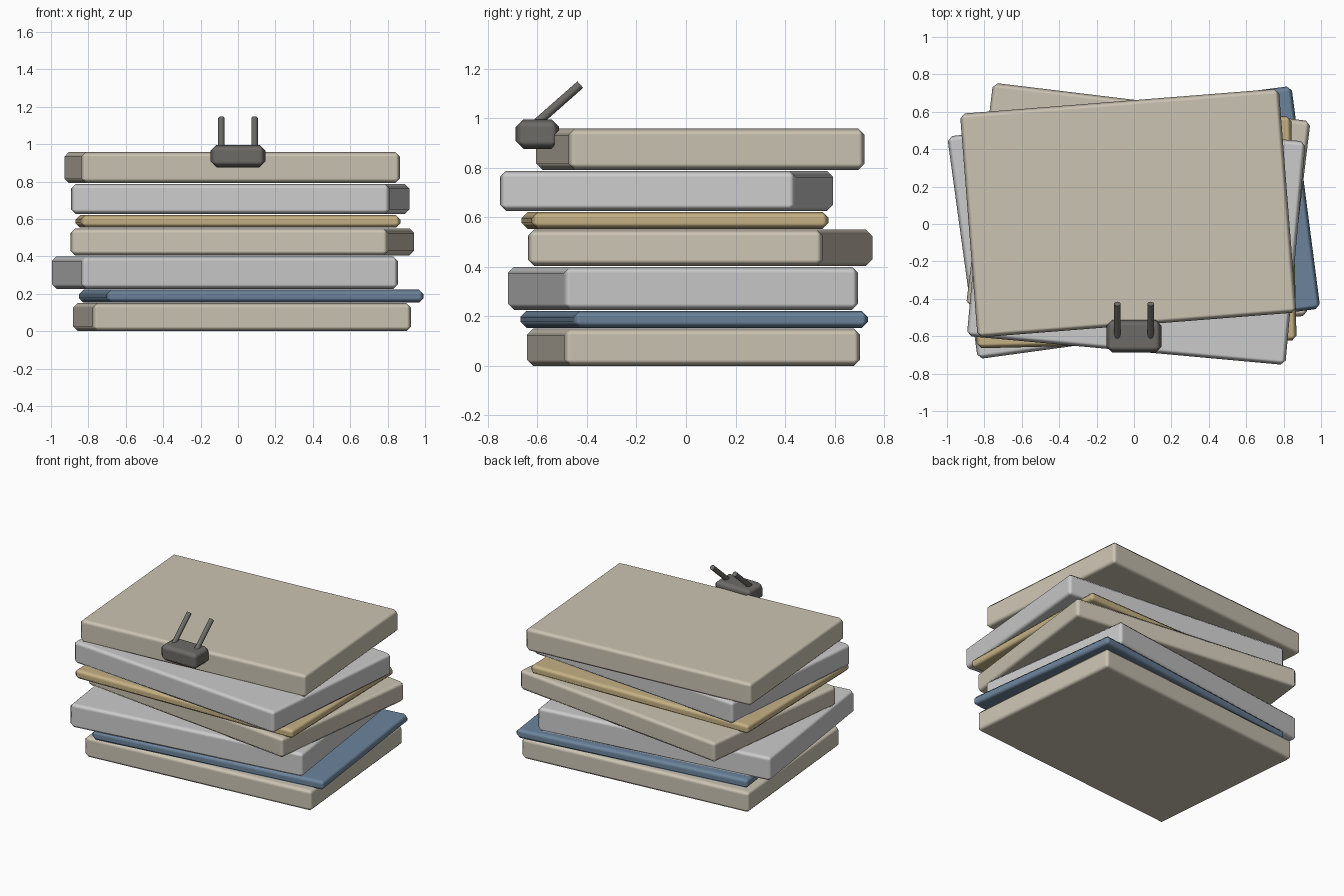
import bpy
from math import radians
from mathutils import Vector

if "Cube" in bpy.data.objects:
    bpy.data.objects.remove(bpy.data.objects["Cube"])


def material(name, rgb):
    m = bpy.data.materials.new(name)
    m.diffuse_color = (*rgb, 1)
    m.use_nodes = True
    m.node_tree.nodes["Principled BSDF"].inputs["Base Color"].default_value = m.diffuse_color
    return m


CREAM = material("cream", (0.60, 0.55, 0.45))
PALE = material("pale_grey", (0.58, 0.57, 0.56))
BLUE = material("blue", (0.15, 0.23, 0.33))
TAN = material("tan", (0.56, 0.44, 0.23))
DARK = material("dark_grey", (0.15, 0.145, 0.135))


def chamfered_box(name, size, center, angle, bevel, mat):
    bpy.ops.mesh.primitive_cube_add(size=1, location=center)
    ob = bpy.context.object
    ob.name = name
    ob.scale = size
    bpy.ops.object.transform_apply(location=False, rotation=False, scale=True)
    ob.rotation_euler.z = radians(angle)
    bpy.ops.object.shade_smooth()
    mod = ob.modifiers.new("chamfer", 'BEVEL')
    mod.width = bevel
    mod.segments = 1
    mod.harden_normals = True
    ob.data.materials.append(mat)
    return ob


def rod(name, start, end, radius, mat):
    a, b = Vector(start), Vector(end)
    bpy.ops.mesh.primitive_cylinder_add(vertices=10, radius=radius,
                                        depth=(b - a).length, location=(a + b) / 2)
    ob = bpy.context.object
    ob.name = name
    ob.rotation_euler = (b - a).to_track_quat('Z', 'Y').to_euler()
    bpy.ops.object.shade_smooth_by_angle(angle=radians(40))
    ob.data.materials.append(mat)


# Stack of paper bundles and folders: name, x, y, bottom, top, turn, colour
WIDTH, DEPTH = 1.71, 1.20
STACK = [
    ("bottom_paper_bundle", 0.022, 0.030, 0.000, 0.150, 5.2, CREAM),
    ("blue_folder", 0.071, 0.033, 0.153, 0.222, 7.4, BLUE),
    ("lower_grey_bundle", -0.070, -0.012, 0.226, 0.400, 7.8, PALE),
    ("middle_paper_bundle", 0.023, 0.057, 0.404, 0.550, -6.9, CREAM),
    ("tan_folder", 0.000, -0.044, 0.553, 0.622, 1.4, TAN),
    ("upper_grey_bundle", 0.012, -0.079, 0.626, 0.788, -5.2, PALE),
    ("top_paper_bundle", -0.031, 0.058, 0.792, 0.958, 4.5, CREAM),
]
for name, x, y, z0, z1, turn, mat in STACK:
    chamfered_box(name, (WIDTH, DEPTH, z1 - z0), (x, y, (z0 + z1) / 2), turn, 0.025, mat)

# Binder clip on the front edge, with two wire handles
chamfered_box("clip_body", (0.294, 0.176, 0.12), (0, -0.60, 0.936), 0, 0.032, DARK)
for side, label in ((-1, "left"), (1, "right")):
    rod(f"clip_handle_{label}", (side * 0.089, -0.61, 0.975),
        (side * 0.089, -0.427, 1.136), 0.0175, DARK)
